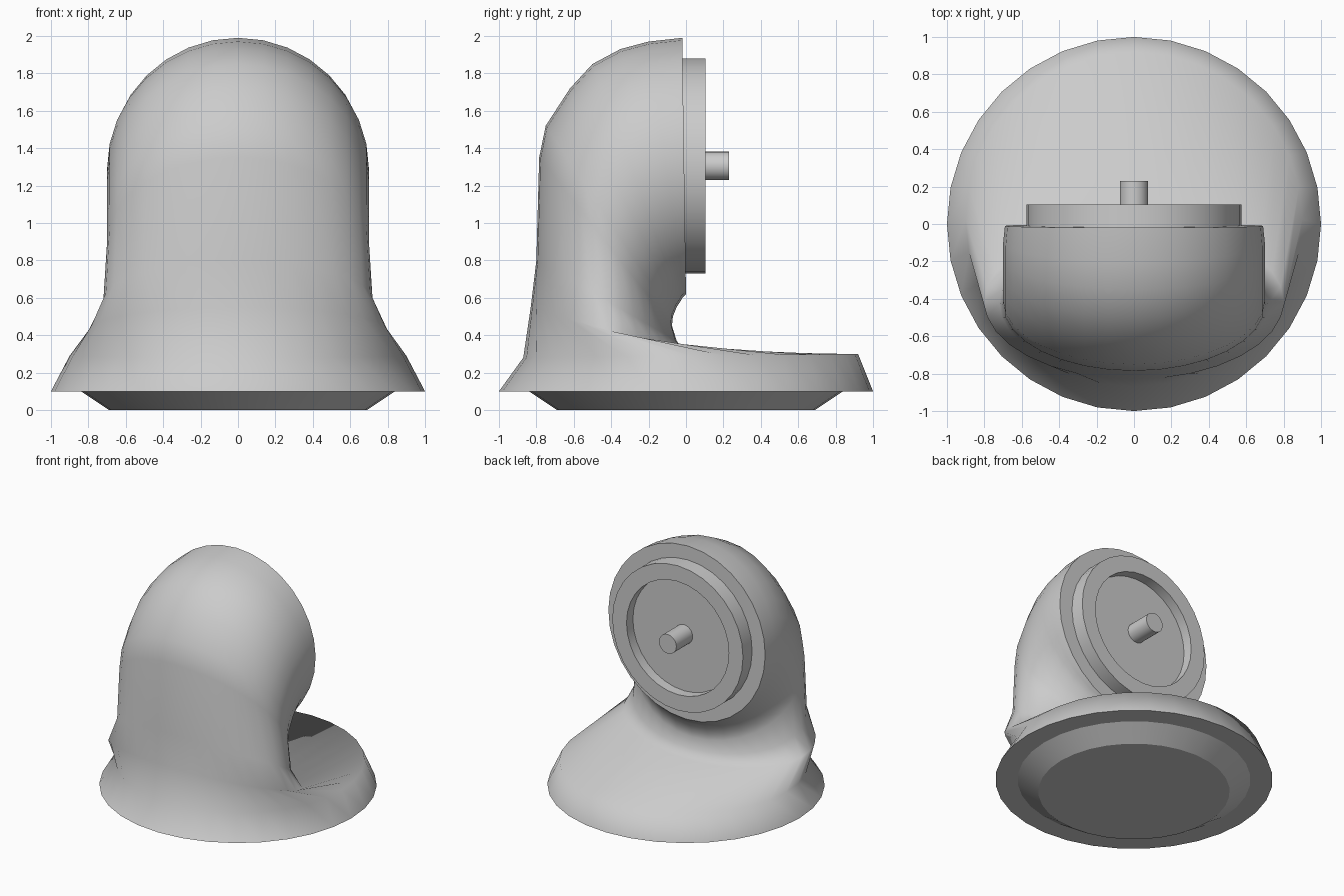
import bpy
import bmesh
from math import sin, cos, tau

SIDES = 32

cube = bpy.data.objects.get("Cube")
if cube:
    bpy.data.objects.remove(cube, do_unlink=True)

grey = bpy.data.materials.new("plain grey")
grey.use_nodes = True
colour = (0.6, 0.6, 0.6, 1)
grey.diffuse_color = colour
grey.node_tree.nodes["Principled BSDF"].inputs["Base Color"].default_value = colour


def loft(name, rings, sharp):
    """Skin rings given as (inner y, inner z, outer y, outer z, half width)."""
    bm = bmesh.new()
    loops = []
    for y1, z1, y2, z2, w in rings:
        loop = []
        for i in range(SIDES):
            a = tau * i / SIDES
            f = (1 + cos(a)) / 2
            loop.append(bm.verts.new((w * sin(a), y2 + (y1 - y2) * f, z2 + (z1 - z2) * f)))
        loops.append(loop)
    for a, b in zip(loops, loops[1:]):
        for i in range(SIDES):
            j = (i + 1) % SIDES
            bm.faces.new((a[i], a[j], b[j], b[i])).smooth = True
    bm.faces.new(loops[0])
    bm.faces.new(loops[-1])
    # keep hard creases on the chosen rings
    for k in sharp:
        for i in range(SIDES):
            bm.edges.get((loops[k][i], loops[k][(i + 1) % SIDES])).smooth = False
    bmesh.ops.recalc_face_normals(bm, faces=bm.faces)
    mesh = bpy.data.meshes.new(name)
    bm.to_mesh(mesh)
    bm.free()
    mesh.materials.append(grey)
    obj = bpy.data.objects.new(name, mesh)
    bpy.context.collection.objects.link(obj)
    return obj


def turned(name, profile):
    """Round part about the outlet axis from (radius, y) points."""
    zc = 1.305
    rings = [(y, zc - r, y, zc + r, r) for r, y in profile]
    return loft(name, rings, range(len(rings)))


# Flared base sweeping up into a bent hood
loft("hood_body", [
    (0.69, 0, -0.69, 0, 0.69),
    (0.84, 0.1, -0.84, 0.1, 0.84),
    (1, 0.1, -1, 0.1, 1),
    (0.92, 0.3, -0.87, 0.28, 0.9),
    (0, 0.3, -0.83, 0.55, 0.8),
    (-0.05, 0.37, -0.8, 0.8, 0.72),
    (-0.075, 0.45, -0.785, 1.35, 0.7),
    (-0.07, 0.5, -0.75, 1.52, 0.7),
    (-0.05, 0.55, -0.62, 1.72, 0.7),
    (-0.03, 0.58, -0.5, 1.85, 0.7),
    (-0.02, 0.6, -0.35, 1.93, 0.7),
    (-0.01, 0.61, -0.2, 1.97, 0.7),
    (0, 0.62, -0.02, 1.99, 0.69),
], (0, 1, 2, 12))

# Recessed round flange and its centre pin
turned("outlet_flange", [(0.575, -0.03), (0.575, 0.105), (0.45, 0.105), (0.45, 0.025)])
turned("centre_pin", [(0.076, 0.02), (0.076, 0.23)])
